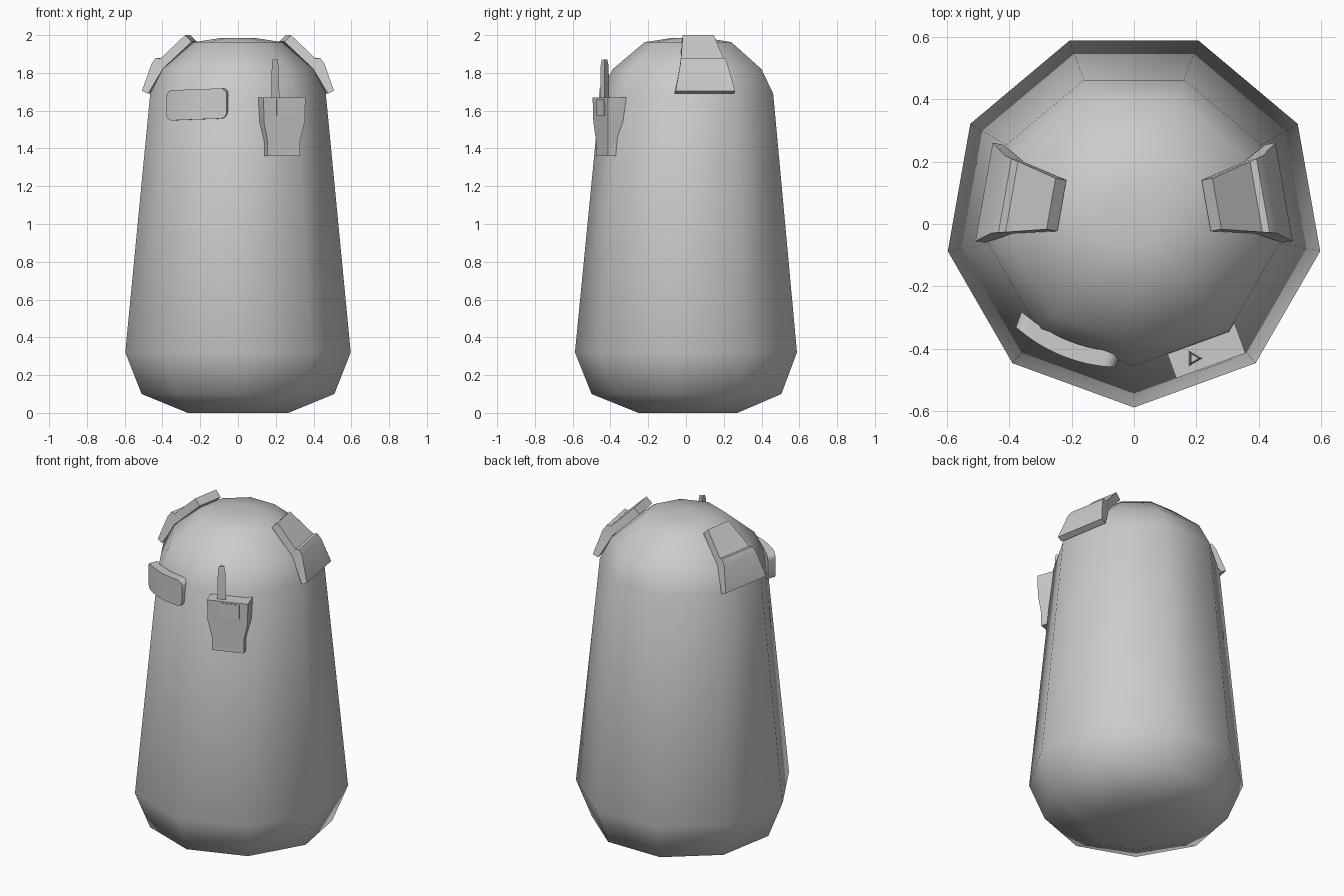
import bpy, bmesh, math
from mathutils import Vector

if "Cube" in bpy.data.objects:
    bpy.data.objects.remove(bpy.data.objects["Cube"])

CY = 0.018   # y of the body axis


def finish(name, bm, angle=None):
    bmesh.ops.recalc_face_normals(bm, faces=bm.faces)
    me = bpy.data.meshes.new(name)
    bm.to_mesh(me)
    bm.free()
    ob = bpy.data.objects.new(name, me)
    bpy.context.collection.objects.link(ob)
    bpy.ops.object.select_all(action='DESELECT')
    ob.select_set(True)
    bpy.context.view_layer.objects.active = ob
    if angle is None:
        bpy.ops.object.shade_smooth()
    else:
        bpy.ops.object.shade_smooth_by_angle(angle=math.radians(angle))
    return ob


def loft(name, rings, angle=None):
    """Skin closed rings of equal length and cap both ends."""
    bm = bmesh.new()
    rows = [[bm.verts.new(p) for p in ring] for ring in rings]
    n = len(rows[0])
    for a, b in zip(rows, rows[1:]):
        for i in range(n):
            j = (i + 1) % n
            bm.faces.new((a[i], a[j], b[j], b[i]))
    bm.faces.new(rows[0])
    bm.faces.new(rows[-1])
    return finish(name, bm, angle)


def on_face(azimuth):
    """Map (out from axis, along face, z) onto the body side facing azimuth."""
    c, s = math.cos(math.radians(azimuth)), math.sin(math.radians(azimuth))
    return lambda d, t, z: Vector((d * c - t * s, CY + d * s + t * c, z))


# Nine-sided body, one corner at the front
profile = [(0.27, 0), (0.518, 0.1), (0.606, 0.32), (0.472, 1.69),
           (0.406, 1.82), (0.236, 1.963), (0.09, 1.985)]
loft("body", [[(r * math.cos(math.radians(40 * i - 90)),
                CY + r * math.sin(math.radians(40 * i - 90)), z) for i in range(9)]
              for r, z in profile])

# Shoulder straps: folded plates draped over the shoulder, mirrored
P = on_face(10)
# inner out, inner z, outer out, outer z, half width
strap = [(0.235, 1.965, 0.27, 2.0, 0.083),
         (0.375, 1.83, 0.398, 1.875, 0.115),
         (0.385, 1.82, 0.420, 1.88, 0.120),
         (0.395, 1.80, 0.442, 1.85, 0.126),
         (0.455, 1.69, 0.488, 1.705, 0.160)]
straps = loft("shoulder_straps",
              [[P(a, -w, za), P(a, w, za), P(b, w, zb), P(b, -w, zb)]
               for a, za, b, zb, w in strap], 40)
straps.modifiers.new("mirror", 'MIRROR')

# Radio: waisted case, screen and stub antenna
P = on_face(-70)
TC = 0.07
case = [(1.36, 0.092, 0.44, 0.518), (1.44, 0.092, 0.44, 0.518),
        (1.54, 0.115, 0.43, 0.525), (1.67, 0.118, 0.42, 0.528)]
loft("radio_case", [[P(a, TC - w, z), P(a, TC + w, z), P(b, TC + w, z), P(b, TC - w, z)]
                    for z, w, a, b in case], 15)
loft("radio_screen", [[P(d, t, z) for t, z in
                       ((0.026, 1.575), (0.138, 1.575), (0.138, 1.66), (0.026, 1.66))]
                      for d in (0.515, 0.532)], 15)
antenna = [(1.6, 0.03), (1.84, 0.024), (1.87, 0.017)]
base = P(0.487, 0.026, 0)
loft("radio_antenna", [[(base.x + r * math.cos(math.tau * i / 3),
                         base.y + r * math.sin(math.tau * i / 3), z) for i in range(3)]
                       for z, r in antenna], 15)

# Chest badge: rounded plate bowed along the body side
P = on_face(-110)
badge = []
HALF, CORNER, HEIGHT = 0.172, 0.035, 0.08
for k in range(25):
    u = -math.cos(math.pi * k / 24)
    t = u * HALF
    e = max(0, abs(t) - (HALF - CORNER))
    h = HEIGHT - CORNER + math.sqrt(max(0, CORNER ** 2 - e ** 2))
    zc = 1.633 + 0.006 * u
    d = 0.445 + 0.03 * (1 - u * u) + 0.006 * u
    badge.append([P(d - 0.035, t - 0.065, zc - h), P(d - 0.035, t - 0.065, zc + h),
                  P(d + 0.018, t - 0.065, zc + h), P(d + 0.018, t - 0.065, zc - h)])
loft("chest_badge", badge, 40)
